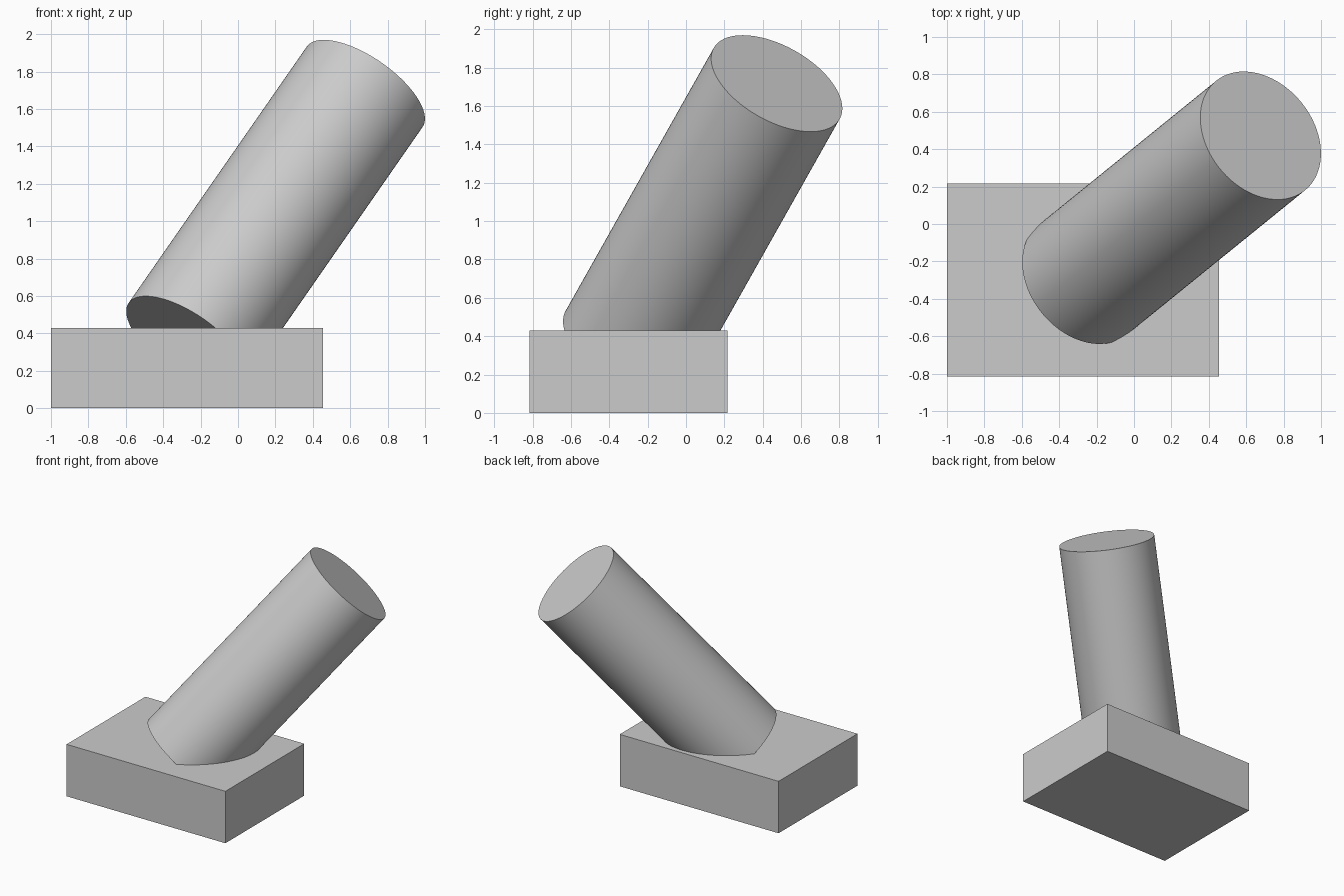
import bpy
import math
from mathutils import Vector

cube = bpy.data.objects.get("Cube")
if cube:
    bpy.data.objects.remove(cube, do_unlink=True)

# Single plain grey
grey = bpy.data.materials.new("light_grey")
grey.use_nodes = True
grey.diffuse_color = (0.6, 0.6, 0.6, 1)
grey.node_tree.nodes["Principled BSDF"].inputs["Base Color"].default_value = grey.diffuse_color


def finish(name):
    obj = bpy.context.object
    obj.name = name
    obj.data.materials.append(grey)
    return obj


# Rectangular base block
low, high = Vector((-1, -0.815, 0)), Vector((0.455, 0.217, 0.43))
bpy.ops.mesh.primitive_cube_add(size=1, location=(low + high) / 2)
base = finish("base_block")
base.scale = high - low
bpy.ops.object.transform_apply(location=False, rotation=False, scale=True)

# Leaning cylinder, its lower end sunk into the block
foot, top = Vector((-0.275, -0.299, 0.348)), Vector((0.677, 0.473, 1.718))
axis = top - foot
bpy.ops.mesh.primitive_cylinder_add(
    vertices=96, radius=0.377, depth=axis.length, location=(foot + top) / 2,
    rotation=axis.to_track_quat("Z", "Y").to_euler())
finish("leaning_cylinder")
bpy.ops.object.shade_smooth_by_angle(angle=math.radians(30))
